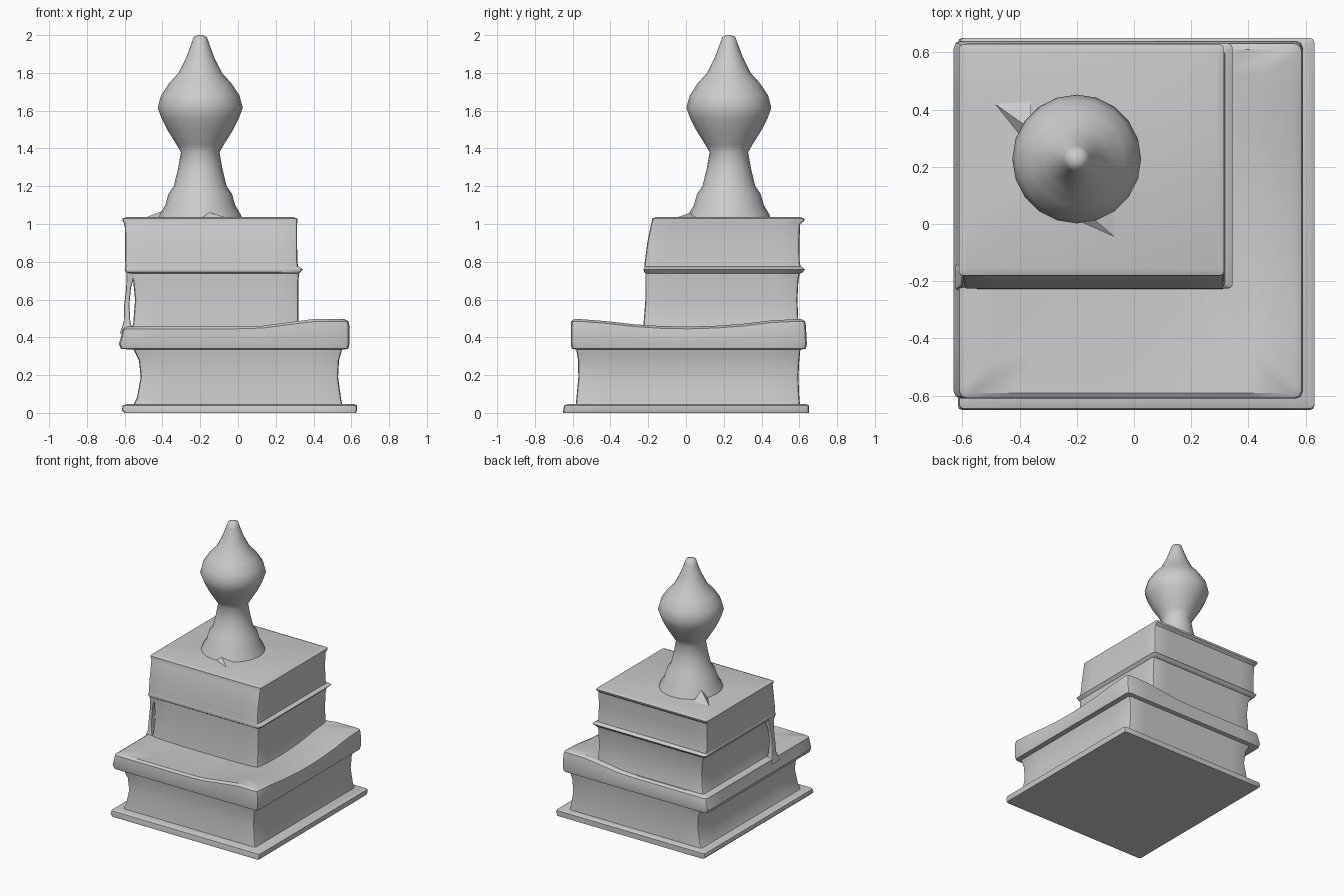
import bpy, bmesh, math

PER_SIDE = 8


def ring(x0, x1, y0, y1, r):
    """Rounded rectangle outline, subdivided along each side."""
    pts = []
    corners = [(x1 - r, y0 + r, -90), (x1 - r, y1 - r, 0),
               (x0 + r, y1 - r, 90), (x0 + r, y0 + r, 180)]
    for i, (cx, cy, a0) in enumerate(corners):
        arc = [(cx + r * math.cos(math.radians(a0 + a)),
                cy + r * math.sin(math.radians(a0 + a))) for a in (0, 45, 90)]
        nx, ny, na = corners[(i + 1) % 4]
        end = (nx + r * math.cos(math.radians(na)), ny + r * math.sin(math.radians(na)))
        pts += arc
        for k in range(1, PER_SIDE):
            t = k / PER_SIDE
            pts.append((arc[2][0] + (end[0] - arc[2][0]) * t,
                        arc[2][1] + (end[1] - arc[2][1]) * t))
    return pts


def finish(bm, name, angle=35):
    bmesh.ops.recalc_face_normals(bm, faces=bm.faces)
    me = bpy.data.meshes.new(name)
    bm.to_mesh(me)
    bm.free()
    ob = bpy.data.objects.new(name, me)
    bpy.context.collection.objects.link(ob)
    bpy.ops.object.select_all(action='DESELECT')
    ob.select_set(True)
    bpy.context.view_layer.objects.active = ob
    bpy.ops.object.shade_smooth_by_angle(angle=math.radians(angle))
    return ob


def skin(bm, rings):
    """Bridge equal-length vertex rings and cap both ends."""
    n = len(rings[0])
    for a, b in zip(rings, rings[1:]):
        for i in range(n):
            j = (i + 1) % n
            bm.faces.new((a[i], a[j], b[j], b[i]))
    bm.faces.new(rings[0])
    bm.faces.new(rings[-1])


def loft(name, sections, r=0.015, lift=None):
    """Stack of rectangles: (z, x0, x1, y0, y1)."""
    bm = bmesh.new()
    rings = []
    for z, x0, x1, y0, y1 in sections:
        rings.append([bm.verts.new((x, y, z + (lift(x, y, z) if lift else 0)))
                      for x, y in ring(x0, x1, y0, y1, r)])
    skin(bm, rings)
    return finish(bm, name)


# lower book: bottom cover, concave page block, thick upper cover
loft("bottom_cover", [
    (0.0, -0.60, 0.625, -0.65, 0.65), (0.015, -0.615, 0.63, -0.65, 0.65),
    (0.04, -0.61, 0.63, -0.645, 0.65), (0.048, -0.58, 0.61, -0.62, 0.635)])

loft("lower_pages", [
    (0.03, -0.56, 0.555, -0.585, 0.605), (0.08, -0.535, 0.545, -0.58, 0.60),
    (0.19, -0.515, 0.53, -0.57, 0.595), (0.28, -0.525, 0.535, -0.572, 0.60),
    (0.33, -0.55, 0.55, -0.58, 0.605), (0.37, -0.58, 0.56, -0.585, 0.61)])


def corner_lift(x, y, z):
    # the right-hand corners curl upward
    if z < 0.4:
        return 0
    return 0.04 * max(0, min(1, (x - 0.1) / 0.3)) * min(1, abs(y) / 0.5) ** 2


loft("upper_cover", [
    (0.335, -0.57, 0.56, -0.58, 0.61), (0.34, -0.62, 0.585, -0.605, 0.635),
    (0.365, -0.63, 0.59, -0.61, 0.64), (0.42, -0.615, 0.59, -0.61, 0.635),
    (0.445, -0.61, 0.585, -0.608, 0.63), (0.457, -0.59, 0.56, -0.59, 0.61),
    (0.45, -0.48, 0.43, -0.46, 0.52), (0.445, -0.3, 0.28, -0.25, 0.35)],
    r=0.025, lift=corner_lift)

# upper book: recessed pages, lip, top block
loft("middle_pages", [
    (0.42, -0.58, 0.34, -0.23, 0.61), (0.47, -0.555, 0.32, -0.225, 0.595),
    (0.60, -0.545, 0.32, -0.215, 0.59), (0.70, -0.555, 0.32, -0.215, 0.595),
    (0.75, -0.58, 0.325, -0.215, 0.605)])

loft("middle_lip", [
    (0.735, -0.57, 0.32, -0.21, 0.60), (0.745, -0.595, 0.33, -0.222, 0.62),
    (0.76, -0.60, 0.345, -0.225, 0.63), (0.775, -0.595, 0.32, -0.22, 0.61)])

loft("top_block", [
    (0.76, -0.595, 0.32, -0.222, 0.61), (0.80, -0.597, 0.315, -0.218, 0.602),
    (0.90, -0.597, 0.313, -0.205, 0.60), (1.0, -0.60, 0.313, -0.185, 0.605),
    (1.015, -0.61, 0.315, -0.18, 0.625), (1.028, -0.612, 0.315, -0.18, 0.628),
    (1.036, -0.59, 0.295, -0.16, 0.605)])

# thin strip standing free at the front left corner
loft("corner_strip", [
    (0.42, -0.625, -0.55, -0.23, -0.14), (0.48, -0.605, -0.57, -0.215, -0.16),
    (0.57, -0.603, -0.575, -0.205, -0.165), (0.66, -0.592, -0.567, -0.205, -0.16),
    (0.75, -0.59, -0.54, -0.215, -0.14)], r=0.008)

# turned finial
PROFILE = [(0.225, 1.02), (0.215, 1.05), (0.185, 1.10), (0.168, 1.16), (0.14, 1.20),
           (0.118, 1.29), (0.102, 1.38), (0.125, 1.42), (0.175, 1.50), (0.205, 1.56),
           (0.225, 1.615), (0.208, 1.68), (0.165, 1.745), (0.115, 1.80), (0.075, 1.88),
           (0.045, 1.96), (0.035, 1.99), (0.012, 2.0)]
bm = bmesh.new()
SIDES = 20
rings = [[bm.verts.new((-0.2 + r * math.cos(math.tau * i / SIDES),
                        0.227 + r * math.sin(math.tau * i / SIDES), z))
          for i in range(SIDES)] for r, z in PROFILE]
skin(bm, rings)
finish(bm, "finial", 50)

# low folds running out from the finial foot
for name, pts in {
    "foot_fold_left": [(-0.50, 0.43, 1.03), (-0.36, 0.44, 1.03), (-0.38, 0.28, 1.03), (-0.36, 0.33, 1.085)],
    "foot_fold_front": [(-0.05, -0.06, 1.03), (-0.32, 0.06, 1.03), (-0.05, 0.09, 1.03), (-0.18, 0.05, 1.07)],
}.items():
    bm = bmesh.new()
    v = [bm.verts.new(p) for p in pts]
    for f in ((0, 1, 2), (0, 1, 3), (1, 2, 3), (2, 0, 3)):
        bm.faces.new([v[i] for i in f])
    finish(bm, name)
